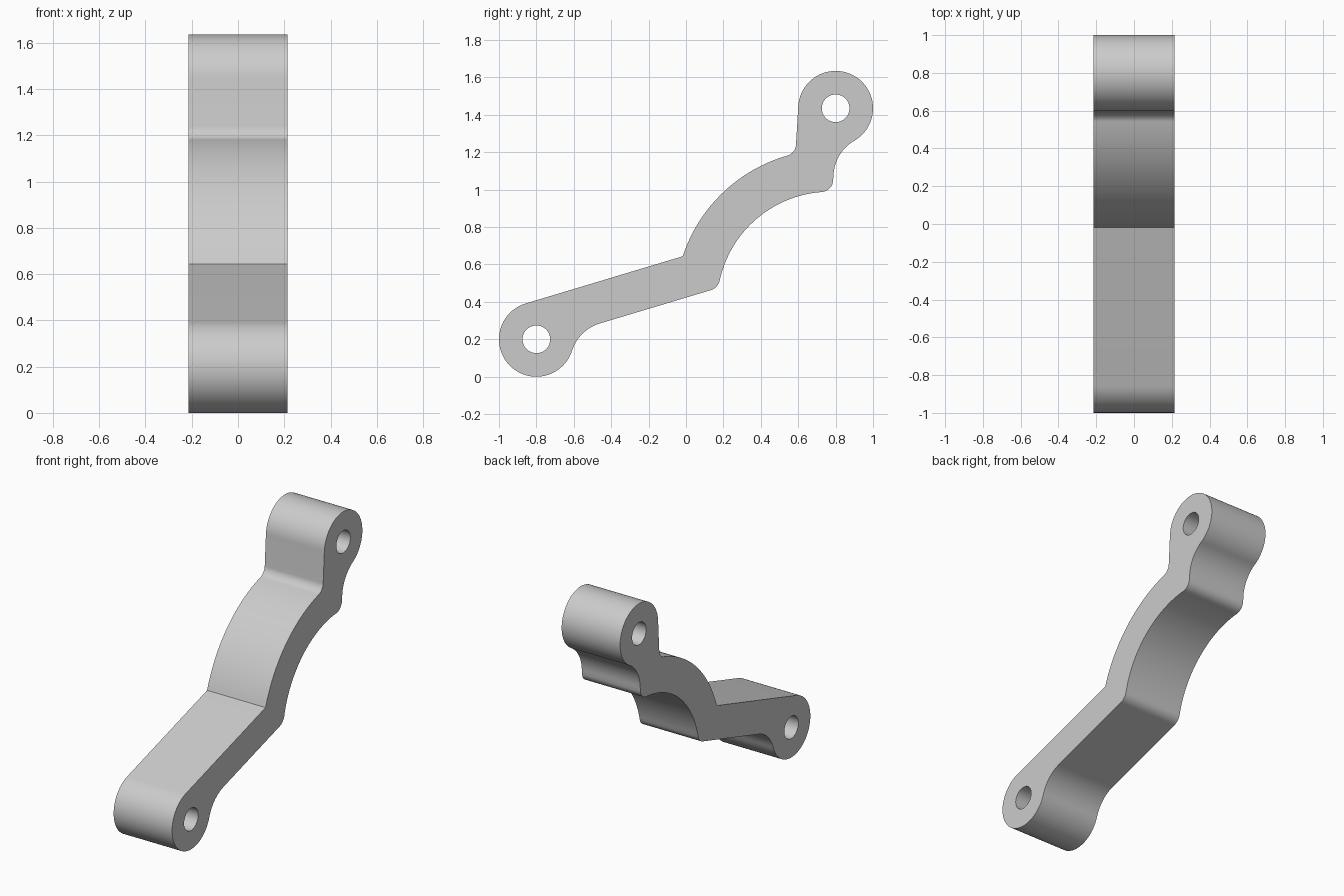
import bpy
import bmesh
from math import sin, cos, radians, sqrt
from mathutils import Vector

cube = bpy.data.objects.get("Cube")
if cube:
    bpy.data.objects.remove(cube, do_unlink=True)

HALF_WIDTH = 0.215
LOW_EYE, HIGH_EYE = (-0.8, 0.2), (0.8, 1.435)
EYE_RADIUS, HOLE_RADIUS = 0.2, 0.074
BEND, OUTER, INNER = (0.77, 0.385), 0.829, 0.604


def arc(centre, radius, start, end, steps):
    """Points on an arc in the side plane, angles in degrees."""
    angles = [radians(start + (end - start) * i / steps) for i in range(steps + 1)]
    return [Vector((centre[0] + radius * cos(a), centre[1] + radius * sin(a))) for a in angles]


def fillet(a, corner, b, steps=10):
    """Circular blend from a to b, tangent to both legs of the corner."""
    a, c, b = Vector(a), Vector(corner), Vector(b)
    w = sqrt((1 - (a - c).normalized().dot((b - c).normalized())) / 2)
    points = []
    for i in range(steps + 1):
        t = i / steps
        k = ((1 - t) ** 2, 2 * w * t * (1 - t), t * t)
        points.append((a * k[0] + c * k[1] + b * k[2]) / sum(k))
    return points


# Side outline, clockwise from the underside of the low eye
outline = arc(LOW_EYE, EYE_RADIUS, -18, -253.3, 56)
outline += arc(BEND, OUTER, 161.8, 106.1, 32)
outline += fillet((0.54, 1.181), (0.585, 1.194), (0.588, 1.24))
outline += arc(HIGH_EYE, EYE_RADIUS, 176.5, -60, 56)
outline += fillet((0.9, 1.262), (0.79, 1.198), (0.788, 1.07), 14)
outline += fillet((0.786, 1.045), (0.78, 0.988), (0.72, 0.987))
outline += arc(BEND, INNER, 94.7, 168, 32)
outline += fillet((0.179, 0.511), (0.17, 0.474), (0.13, 0.462))
outline += fillet((-0.46, 0.285), (-0.573, 0.251), (-0.61, 0.138), 14)

# Drop points that coincide where pieces meet
clean = []
for p in outline:
    if not clean or (p - clean[-1]).length > 0.004:
        clean.append(p)
if (clean[0] - clean[-1]).length < 0.004:
    clean.pop()

# Fill the outline around the two pin holes and extrude it across the width
holes = [arc(c, HOLE_RADIUS, 0, 360, 40)[:-1] for c in (LOW_EYE, HIGH_EYE)]
bm = bmesh.new()
edges = []
for loop in [clean] + holes:
    verts = [bm.verts.new((-HALF_WIDTH, p.x, p.y)) for p in loop]
    edges += [bm.edges.new((v, verts[i - 1])) for i, v in enumerate(verts)]
bmesh.ops.triangle_fill(bm, edges=edges, use_beauty=True, use_dissolve=False)
result = bmesh.ops.extrude_face_region(bm, geom=bm.faces[:], use_keep_orig=True)
moved = [g for g in result["geom"] if isinstance(g, bmesh.types.BMVert)]
bmesh.ops.translate(bm, verts=moved, vec=(2 * HALF_WIDTH, 0, 0))
bmesh.ops.recalc_face_normals(bm, faces=bm.faces[:])
mesh = bpy.data.meshes.new("bent_link_arm")
bm.to_mesh(mesh)
bm.free()

# Plain grey material
grey = bpy.data.materials.new("light_grey")
grey.use_nodes = True
colour = (0.6, 0.6, 0.6, 1)
grey.diffuse_color = colour
grey.node_tree.nodes["Principled BSDF"].inputs["Base Color"].default_value = colour
mesh.materials.append(grey)

arm = bpy.data.objects.new("bent_link_arm", mesh)
bpy.context.collection.objects.link(arm)
bpy.ops.object.select_all(action='DESELECT')
arm.select_set(True)
bpy.context.view_layer.objects.active = arm
bpy.ops.object.shade_smooth_by_angle(angle=radians(30))
